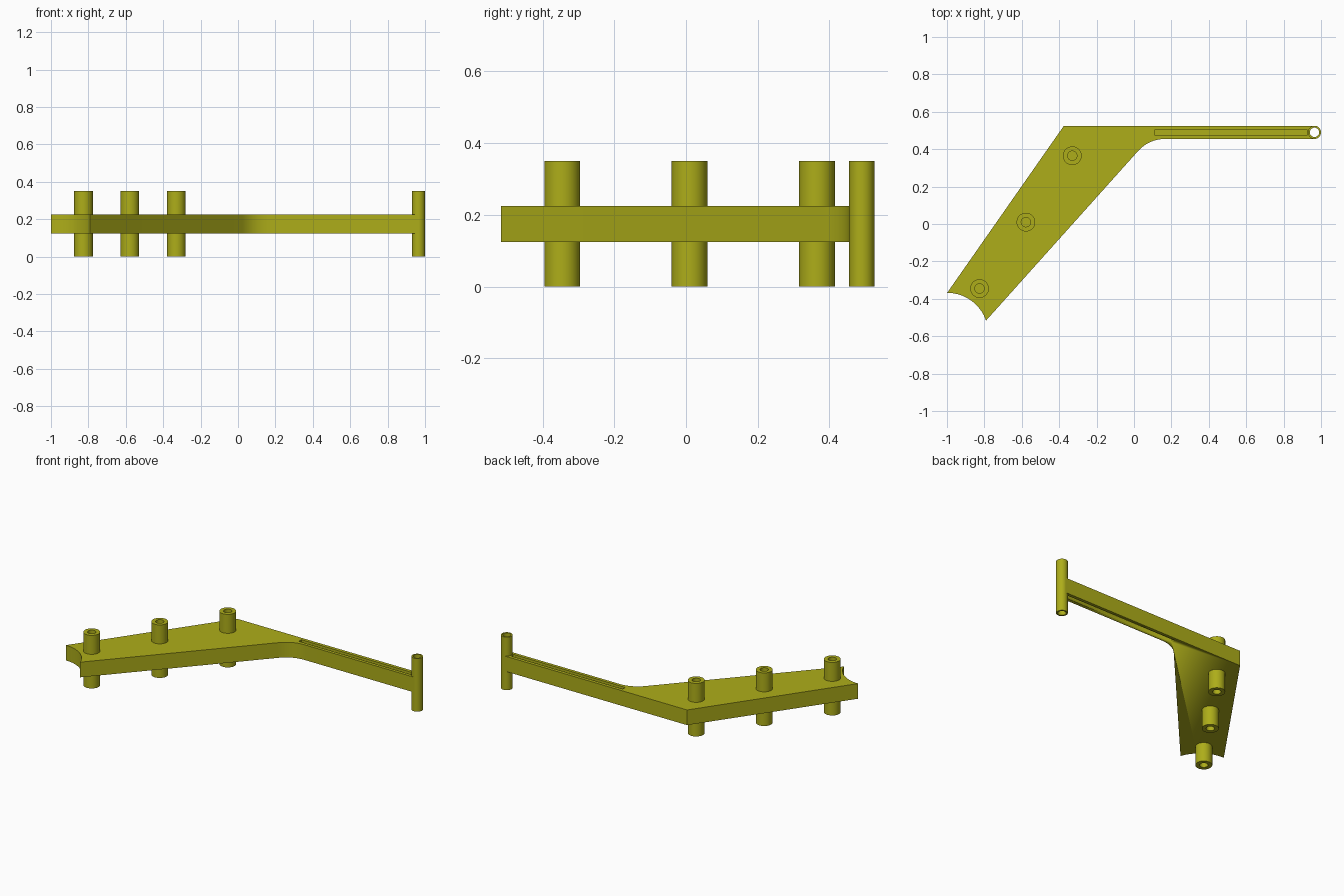
import bpy, bmesh
from math import cos, sin, pi, radians
from mathutils import Vector

if "Cube" in bpy.data.objects:
    bpy.data.objects.remove(bpy.data.objects["Cube"])

mat = bpy.data.materials.new("olive_yellow")
mat.diffuse_color = (0.42, 0.42, 0.01, 1)
mat.use_nodes = True
mat.node_tree.nodes["Principled BSDF"].inputs["Base Color"].default_value = mat.diffuse_color


def finish(bm, name):
    bmesh.ops.recalc_face_normals(bm, faces=bm.faces)
    me = bpy.data.meshes.new(name)
    bm.to_mesh(me)
    bm.free()
    me.materials.append(mat)
    ob = bpy.data.objects.new(name, me)
    bpy.context.collection.objects.link(ob)
    bpy.ops.object.select_all(action='DESELECT')
    ob.select_set(True)
    bpy.context.view_layer.objects.active = ob
    bpy.ops.object.shade_smooth_by_angle(angle=radians(30))
    return ob


def prism(name, pts, z0, z1):
    bm = bmesh.new()
    face = bm.faces.new([bm.verts.new((x, y, z0)) for x, y in pts])
    ext = bmesh.ops.extrude_face_region(bm, geom=[face])
    top = [v for v in ext["geom"] if isinstance(v, bmesh.types.BMVert)]
    bmesh.ops.translate(bm, verts=top, vec=(0, 0, z1 - z0))
    return finish(bm, name)


def tube(name, x, y, outer, inner, z0, z1, n=40):
    bm = bmesh.new()
    rings = [[bm.verts.new((x + r * cos(2 * pi * i / n), y + r * sin(2 * pi * i / n), z))
              for i in range(n)]
             for r, z in ((outer, z0), (outer, z1), (inner, z1), (inner, z0))]
    for k in range(4):
        a, b = rings[k], rings[(k + 1) % 4]
        for i in range(n):
            j = (i + 1) % n
            bm.faces.new((a[i], a[j], b[j], b[i]))
    return finish(bm, name)


def arc(cx, cy, r, a0, a1, n):
    return [(cx + r * cos(radians(a0 + (a1 - a0) * i / n)),
             cy + r * sin(radians(a0 + (a1 - a0) * i / n))) for i in range(n + 1)]


Z0, Z1 = 0.125, 0.225

# Bent bracket plate: scooped foot, filleted inner bend, arm ending around the pivot
start, bend = Vector((-0.79, -0.515)), Vector((0.08, 0.455))
p0 = bend + (start - bend).normalized() * 0.09
p2 = bend + Vector((0.09, 0))
fillet = [tuple(p0 * (1 - t) ** 2 + bend * 2 * t * (1 - t) + p2 * t * t)
          for t in [i / 10 for i in range(11)]]
outline = (arc(-0.999, -0.588, 0.22, 90, 19, 16) + fillet
           + [(0.965, 0.455)] + arc(0.965, 0.49, 0.029, 270, 90, 12)
           + [(0.965, 0.525), (-0.375, 0.525)])
plate = prism("bracket_plate", outline, Z0, Z1)

# Long grooves in the top and bottom of the arm
slot = [(0.11, 0.476), (0.928, 0.476), (0.928, 0.503), (0.11, 0.503)]
for side, a, b in (("top", Z1 - 0.035, Z1 + 0.02), ("bottom", Z0 - 0.02, Z0 + 0.035)):
    cutter = prism("groove_cutter_" + side, slot, a, b)
    cutter.hide_render = True
    cutter.hide_set(True)
    mod = plate.modifiers.new("groove_" + side, 'BOOLEAN')
    mod.operation = 'DIFFERENCE'
    mod.solver = 'EXACT'
    mod.object = cutter

# Hollow bosses above and below the plate
for i, (x, y) in enumerate(((-0.33, 0.365), (-0.578, 0.01), (-0.826, -0.345))):
    tube(f"upper_boss_{i + 1}", x, y, 0.05, 0.025, Z1, 0.35)
    tube(f"lower_boss_{i + 1}", x, y, 0.05, 0.025, 0, Z0)

# Open pivot tube at the arm tip
tube("pivot_tube", 0.965, 0.49, 0.035, 0.025, 0, 0.35)
